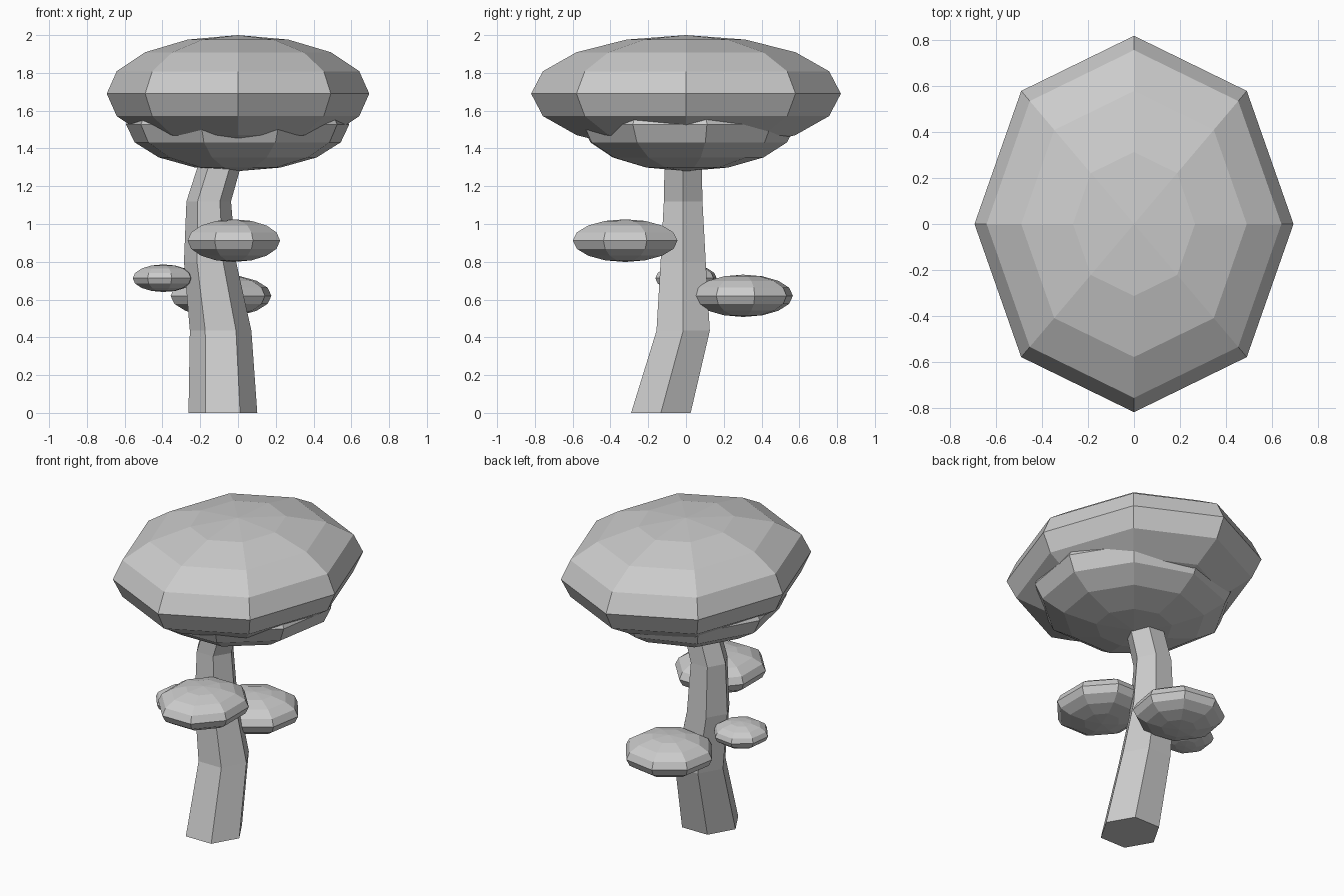
import bpy, bmesh
from math import cos, sin, pi, radians

if "Cube" in bpy.data.objects:
    bpy.data.objects.remove(bpy.data.objects["Cube"])


def finish(name, bm):
    bmesh.ops.recalc_face_normals(bm, faces=bm.faces)
    mesh = bpy.data.meshes.new(name)
    bm.to_mesh(mesh)
    bm.free()
    obj = bpy.data.objects.new(name, mesh)
    bpy.context.collection.objects.link(obj)
    return obj


def cap(name, centre, radii, turn, sides=8):
    """Flattened low-poly ball; radii stretch along the world axes."""
    bm = bmesh.new()
    bmesh.ops.create_uvsphere(bm, u_segments=sides, v_segments=8, radius=1)
    # rebuild the starting angle so a vertex column lies on +x, then turn
    start = next(v for v in bm.verts if abs(v.co.z) < 1e-4).co
    from mathutils import Matrix, Vector
    offset = radians(turn) - Vector((1, 0)).angle_signed(start.xy) * -1
    bmesh.ops.rotate(bm, verts=bm.verts, matrix=Matrix.Rotation(offset, 3, 'Z'))
    bmesh.ops.scale(bm, verts=bm.verts, vec=radii)
    bmesh.ops.translate(bm, verts=bm.verts, vec=centre)
    return finish(name, bm)


def trunk(name, sections, sides=6):
    """Bent hexagonal stem lofted through (x, y, z, radius) sections."""
    bm = bmesh.new()
    rings = [[bm.verts.new((x + r * cos(2 * pi * i / sides),
                            y + r * sin(2 * pi * i / sides), z))
              for i in range(sides)] for x, y, z, r in sections]
    for a, b in zip(rings, rings[1:]):
        for i in range(sides):
            j = (i + 1) % sides
            bm.faces.new((a[i], a[j], b[j], b[i]))
    bm.faces.new(rings[0])
    bm.faces.new(rings[-1])
    return finish(name, bm)


# Bent trunk
trunk("trunk", [(-0.08, -0.133, 0, 0.182), (-0.092, -0.015, 0.435, 0.163),
                (-0.148, -0.015, 0.80, 0.138), (-0.155, -0.015, 1.12, 0.118),
                (-0.04, -0.015, 1.5, 0.11)])

# Main crown: large upper canopy and smaller lower canopy
cap("upper_canopy", (0, 0, 1.69), (0.695, 0.82, 0.31), 0)
cap("lower_canopy", (0, 0, 1.527), (0.6, 0.58, 0.247), 11, sides=9)

# Side foliage clumps
cap("front_clump", (-0.022, -0.322, 0.912), (0.265, 0.30, 0.113), 22.5)
cap("back_clump", (-0.09, 0.303, 0.62), (0.274, 0.27, 0.112), 13)
cap("left_clump", (-0.395, 0.0, 0.713), (0.168, 0.168, 0.073), 15)
